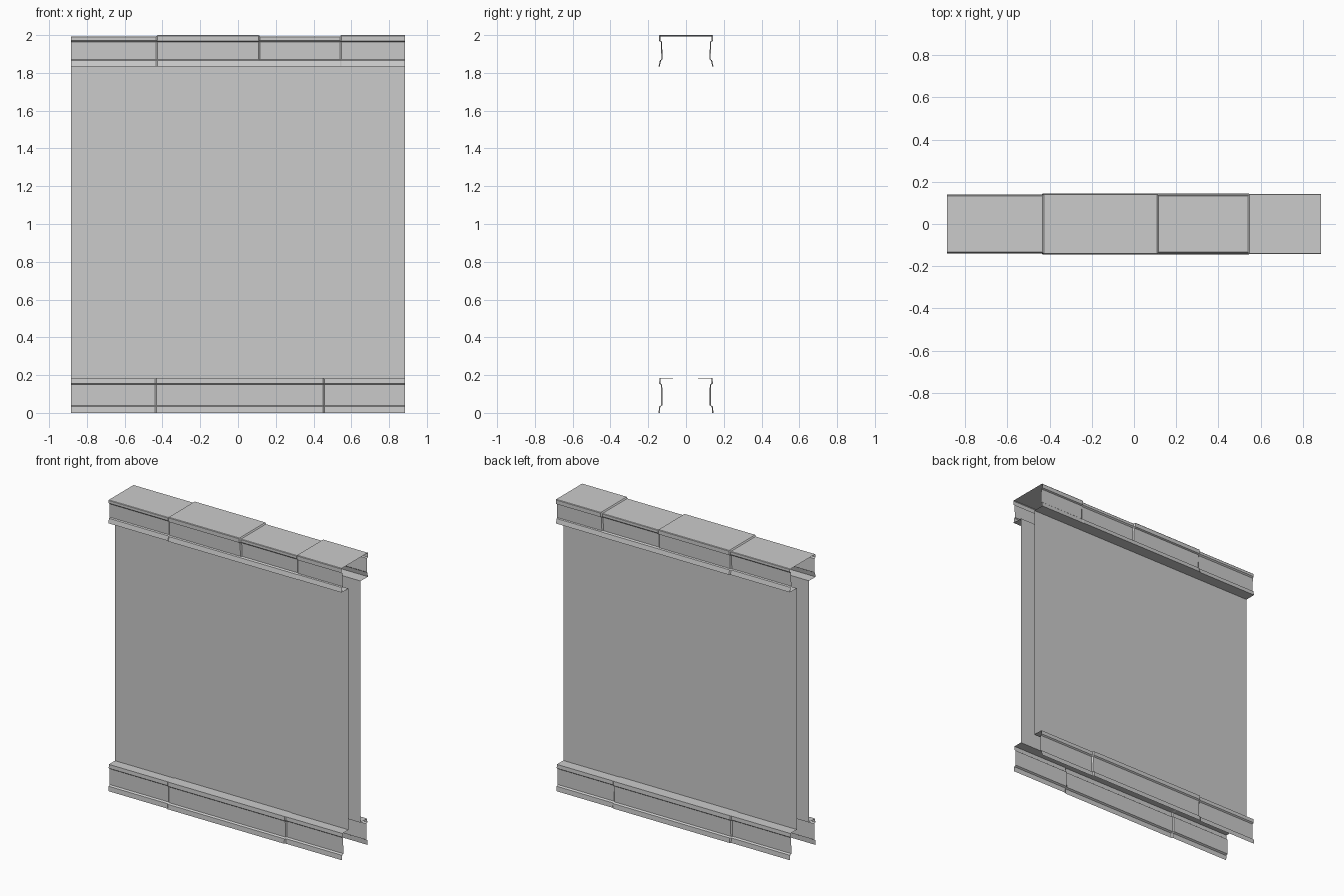
import bpy

if "Cube" in bpy.data.objects:
    bpy.data.objects.remove(bpy.data.objects["Cube"])

X_END = 0.885
STEP = 0.004          # half width of the small bevel between stone blocks


def make_mesh(name, rows):
    """Skin a grid of points: one row of profile points per x station."""
    n = len(rows[0])
    verts = [p for row in rows for p in row]
    faces = [(i * n + j, i * n + j + 1, (i + 1) * n + j + 1, (i + 1) * n + j)
             for i in range(len(rows) - 1) for j in range(n - 1)]
    mesh = bpy.data.meshes.new(name)
    mesh.from_pydata(verts, [], faces)
    obj = bpy.data.objects.new(name, mesh)
    bpy.context.collection.objects.link(obj)
    return obj


def stations(breaks):
    """x positions paired with the index of the block they belong to."""
    out = [(-X_END, 0)]
    for i, b in enumerate(breaks):
        out += [(b - STEP, i), (b + STEP, i + 1)]
    return out + [(X_END, len(breaks))]


def block_strip(name, profile, breaks, levels):
    """Sweep a profile along x; each point is (y, z, dy, dz, group),
    shifted by its block's level in the given group."""
    rows = []
    for x, k in stations(breaks):
        row = []
        for y, z, dy, dz, group in profile:
            s = levels[group][k]
            row.append((x, y + dy * s, z + dz * s))
        rows.append(row)
    return make_mesh(name, rows)


# wall panels
FRONT_Y, BACK_Y = -0.068, 0.064
for name, y, ends in (("front_wall", FRONT_Y, (-X_END, X_END)),
                      ("back_wall", BACK_Y, (X_END, -X_END))):
    make_mesh(name, [[(x, y, 0.18), (x, y, 1.835)] for x in ends])

# coping: one open profile from the front wall over the top to the back wall
half = [(0.066, 1.835, 0, 0, 1),
        (0.139, 1.835, 0.006, 0, 1),
        (0.132, 1.866, 0.006, 0, 1),
        (0.124, 1.871, 0.006, 0, 0),
        (0.127, 1.964, 0.006, 0, 0),
        (0.136, 1.972, 0.007, -0.003, 0),
        (0.136, 1.990, 0.007, 0.006, 0),
        (0.133, 1.993, 0.007, 0.007, 0)]
front = [(-y, z, -dy, dz, g) for y, z, dy, dz, g in half]
front[0] = (FRONT_Y, 1.835, 0, 0, 1)
back = [(BACK_Y, 1.835, 0, 0, 1)] + half[1:]
block_strip("coping", front + back[::-1], (-0.43, 0.113, 0.543),
            ((0, 1, 0, 1), (0, 1, 1, 0.6)))

# skirting: shelf, rim, recessed face and foot on each side
skirt = [(0.066, 0.182, 0, 0.003, 0),
         (0.134, 0.182, 0.007, 0.003, 0),
         (0.135, 0.156, 0.007, 0, 0),
         (0.126, 0.149, 0.007, 0, 0),
         (0.124, 0.040, 0.007, 0, 0),
         (0.136, 0.033, 0.007, 0, 0),
         (0.138, 0.000, 0.007, 0, 0)]
for name, side, wall in (("front_skirting", -1, FRONT_Y),
                         ("back_skirting", 1, BACK_Y)):
    prof = [(side * y, z, side * dy, dz, g) for y, z, dy, dz, g in skirt]
    prof[0] = (wall, 0.182, 0, 0.003, 0)
    if side < 0:
        prof = prof[::-1]
    block_strip(name, prof, (-0.435, 0.455), ((0, 1, 0),))
